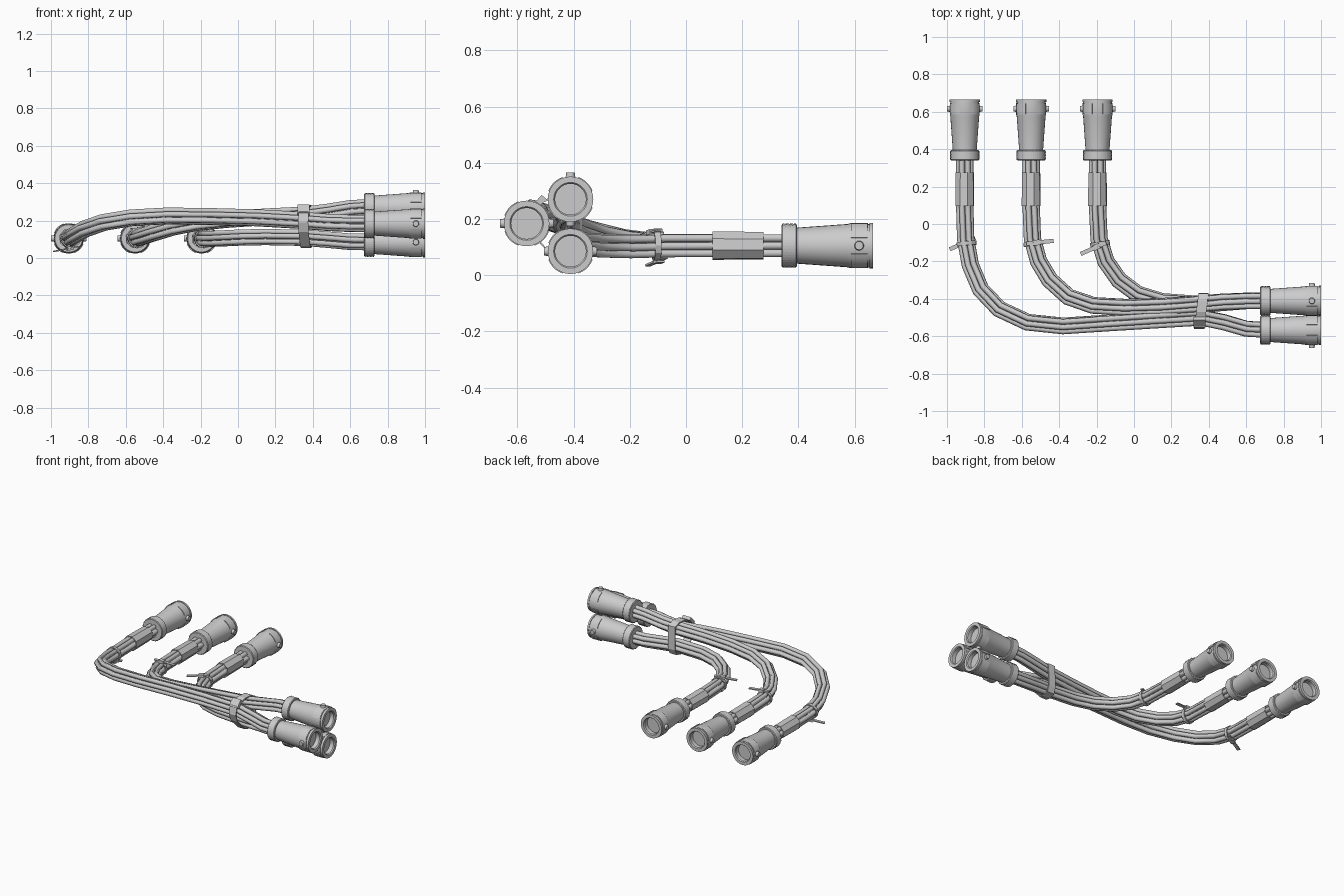
import bpy, bmesh, math
from mathutils import Vector, Matrix

if "Cube" in bpy.data.objects:
    bpy.data.objects.remove(bpy.data.objects["Cube"])

def finish(name, bm, smooth=None, mat=None):
    bmesh.ops.recalc_face_normals(bm, faces=bm.faces)
    me = bpy.data.meshes.new(name)
    bm.to_mesh(me)
    bm.free()
    if smooth:
        me.shade_smooth()
        me.set_sharp_from_angle(angle=math.radians(smooth))
    return place(name, me, mat)

def place(name, me, mat=None):
    ob = bpy.data.objects.new(name, me)
    bpy.context.collection.objects.link(ob)
    if mat:
        ob.matrix_world = mat
    return ob

def frame(origin, z, x):
    z, x = Vector(z).normalized(), Vector(x)
    x = (x - z * x.dot(z)).normalized()
    y = z.cross(x)
    m = Matrix((x, y, z)).transposed().to_4x4()
    m.translation = Vector(origin)
    return m

def lathe(bm, prof, n, a0=0.0, a1=None, closed=False):
    """Revolve (height, radius) points about z; with a1 it makes a capped sector."""
    full = a1 is None
    span = math.tau if full else a1 - a0
    cols = []
    for i in range(n if full else n + 1):
        a = a0 + span * i / n
        cols.append([bm.verts.new((r * math.cos(a), r * math.sin(a), h)) for h, r in prof])
    k = len(prof)
    for i in range(n):
        A, B = cols[i], cols[(i + 1) % len(cols)]
        for j in range(k if closed else k - 1):
            q = (j + 1) % k
            bm.faces.new((A[j], B[j], B[q], A[q]))
    if not full:
        bm.faces.new(cols[0])
        bm.faces.new(cols[-1])
    elif not closed:
        bm.faces.new([c[0] for c in cols])
        bm.faces.new([c[-1] for c in cols])

def strip(name, a, b, width, thick, up=(0, 0, 1)):
    a, b = Vector(a), Vector(b)
    bm = bmesh.new()
    bmesh.ops.create_cube(bm, size=1)
    bmesh.ops.scale(bm, vec=(thick, width, (b - a).length), verts=bm.verts)
    return finish(name, bm, mat=frame((a + b) / 2, b - a, up))

# connector shell: tapered body, collar, recessed face
bm = bmesh.new()
lathe(bm, [(0.03, 0.062), (0.055, 0.064), (0.235, 0.077), (0.245, 0.08), (0.307, 0.08),
           (0.307, 0.077), (0.313, 0.077), (0.313, 0.081), (0.325, 0.081), (0.325, 0.06),
           (0.318, 0.055), (0.29, 0.055)], 28)
# collar lugs
for i in range(4):
    c = math.pi / 4 + i * math.pi / 2
    lathe(bm, [(0.247, 0.07), (0.247, 0.084), (0.305, 0.084), (0.305, 0.07)], 5,
          c - 0.43, c + 0.43, closed=True)
# locking studs on opposite sides
for s in (1, -1):
    bmesh.ops.create_cone(bm, cap_ends=True, segments=14, radius1=0.019, radius2=0.015, depth=0.03,
                          matrix=Matrix.Translation((s * 0.08, 0, 0.276)) @ Matrix.Rotation(s * math.pi / 2, 4, 'Y'))
shell = finish("connector_1", bm, 30)

# knurled grip ring
bm = bmesh.new()
N, R = 44, 7
rings = []
for j in range(R):
    h = 0.004 + 0.047 * j / (R - 1)
    rings.append([bm.verts.new(((0.0755 + 0.003 * ((i + j) % 2)) * math.cos(math.tau * i / N),
                                (0.0755 + 0.003 * ((i + j) % 2)) * math.sin(math.tau * i / N), h)) for i in range(N)])
for h, pos in ((0.0, 0), (0.055, len(rings) + 1)):
    rings.insert(pos, [bm.verts.new((0.073 * math.cos(math.tau * i / N), 0.073 * math.sin(math.tau * i / N), h))
                       for i in range(N)])
for A, B in zip(rings, rings[1:]):
    for i in range(N):
        k = (i + 1) % N
        bm.faces.new((A[i], A[k], B[k], B[i]))
bm.faces.new(rings[0])
bm.faces.new(rings[-1])
grip = finish("grip_ring_1", bm)

# six connectors share the two meshes
spots = [frame((x, 0.34, 0.105), (0, 1, 0), (1, 0, 0)) for x in (-0.905, -0.55, -0.195)]
spots += [frame((0.675, y, z), (1, 0, 0), roll) for y, z, roll in
          ((-0.411, 0.27, (0, 0, 1)), (-0.567, 0.184, (0, 1, 0)), (-0.411, 0.085, (0, 1, 0)))]
for i, m in enumerate(spots):
    if i == 0:
        shell.matrix_world = grip.matrix_world = m
    else:
        place(f"connector_{i + 1}", shell.data, m)
        place(f"grip_ring_{i + 1}", grip.data, m)

# wire bundles: centre lines
paths = {
    "outer": [(-.905, .36, .105), (-.905, .1, .105), (-.9, -.08, .105), (-.875, -.22, .122), (-.82, -.35, .155),
              (-.72, -.455, .19), (-.57, -.525, .215), (-.38, -.545, .225), (-.15, -.53, .222),
              (.1, -.515, .215), (.36, -.5, .2), (.48, -.525, .19), (.6, -.56, .185), (.71, -.567, .184)],
    "middle": [(-.55, .36, .105), (-.55, .1, .105), (-.543, -.08, .105), (-.51, -.2, .115), (-.45, -.3, .135),
               (-.35, -.39, .165), (-.22, -.435, .19), (-.05, -.445, .207), (.15, -.44, .22),
               (.36, -.425, .23), (.48, -.415, .245), (.6, -.411, .264), (.71, -.411, .27)],
    "inner": [(-.195, .36, .105), (-.195, .1, .105), (-.187, -.08, .105), (-.15, -.2, .102), (-.08, -.3, .105),
              (.02, -.375, .11), (.15, -.415, .112), (.36, -.43, .108), (.48, -.42, .098),
              (.6, -.411, .087), (.71, -.411, .085)],
}
WIRE = 0.0155
for name, pts in paths.items():
    pts = [Vector(p) for p in pts]
    cu = bpy.data.curves.new(name + "_wires", 'CURVE')
    cu.dimensions = '3D'
    cu.bevel_depth = WIRE
    cu.bevel_resolution = 1
    for w in range(7):
        sp = cu.splines.new('POLY')
        sp.points.add(len(pts) - 1)
        for i, p in enumerate(pts):
            t = ((pts[min(i + 1, len(pts) - 1)] - p).normalized() + (p - pts[max(i - 1, 0)]).normalized()).normalized()
            side = t.cross(Vector((0, 0, 1))).normalized()
            up = side.cross(t)
            a = math.tau * w / 6 + 0.04 * i
            r = 0.0 if w == 6 else 0.031
            sp.points[i].co = (*(p + side * r * math.cos(a) + up * r * math.sin(a)), 1)
    ob = bpy.data.objects.new(name + "_wires", cu)
    bpy.context.collection.objects.link(ob)
    bpy.ops.object.select_all(action='DESELECT')
    ob.select_set(True)
    bpy.context.view_layer.objects.active = ob
    bpy.ops.object.convert(target='MESH')
    bpy.context.object.data.shade_flat()

    # sleeve behind the rear connector
    bm = bmesh.new()
    lathe(bm, [(0, 0.047), (0, 0.053), (0.18, 0.051), (0.18, 0.046)], 8, 0.3, None, closed=True)
    finish(name + "_sleeve", bm, mat=frame((pts[0].x, 0.095, 0.105), (0, 1, 0), (1, 0, 0)))

    # small cable tie band
    bm = bmesh.new()
    lathe(bm, [(-0.011, 0.046), (-0.011, 0.053), (0.011, 0.053), (0.011, 0.046)], 12, closed=True)
    c = pts[2] + Vector((0.005, -0.025, 0))
    finish(name + "_tie", bm, mat=frame(c, pts[3] - pts[1], (0, 0, 1)))

# tie heads and loose tails
for name, a, b in (("outer", (-.85, -.075, .062), (-.985, -.135, .035)),
                   ("middle", (-.575, -.105, .158), (-.43, -.09, .15)),
                   ("inner", (-.15, -.1, .158), (-.285, -.16, .14))):
    a, b = Vector(a), Vector(b)
    strip(name + "_tie_tail", a, b, 0.022, 0.007)
    strip(name + "_tie_head", a.lerp(b, 0.25), a.lerp(b, 0.48), 0.03, 0.02)

# main tie around all three bundles, slightly skewed
outline = [(-.372, .262), (-.41, .283), (-.47, .282), (-.548, .25), (-.562, .19),
           (-.545, .14), (-.475, .065), (-.43, .053), (-.385, .062), (-.368, .1)]
cy, cz = -.465, .17
bm = bmesh.new()
loops = []
for dx, s in ((-.027, 0.93), (-.027, 1), (.027, 1), (.027, 0.93)):
    loops.append([bm.verts.new((.36 + dx + (y - cy) * 0.12, cy + (y - cy) * s, cz + (z - cz) * s)) for y, z in outline])
for j in range(4):
    A, B = loops[j], loops[(j + 1) % 4]
    for i in range(len(outline)):
        k = (i + 1) % len(outline)
        bm.faces.new((A[i], A[k], B[k], B[i]))
finish("main_tie", bm)
strip("main_tie_head", (.35, -.545, .235), (.35, -.505, .278), 0.064, 0.022, (0, -1, 1))
